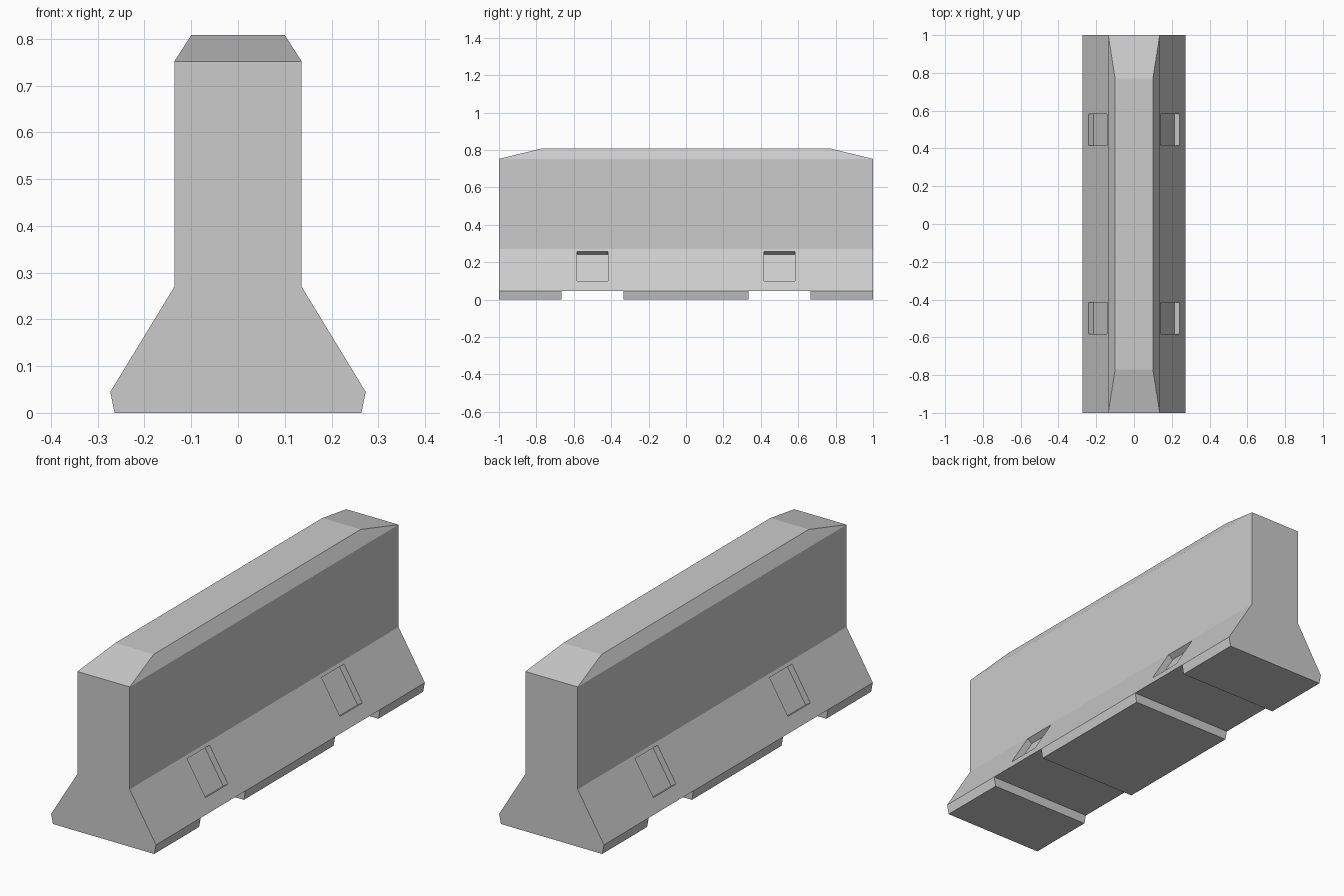
import bpy, bmesh, math
from mathutils import Matrix, Vector

if "Cube" in bpy.data.objects:
    bpy.data.objects.remove(bpy.data.objects["Cube"])


def make_object(name, bm):
    bmesh.ops.recalc_face_normals(bm, faces=bm.faces)
    mesh = bpy.data.meshes.new(name)
    bm.to_mesh(mesh)
    bm.free()
    obj = bpy.data.objects.new(name, mesh)
    bpy.context.collection.objects.link(obj)
    return obj


# Barrier body: stacked rectangles (half width, half length, height)
SKIRT = (0.273, 1.0, 0.045)
WAIST = (0.136, 1.0, 0.27)
SHOULDER = (0.136, 1.0, 0.752)
CREST = (0.10, 0.77, 0.808)
FOOT_HALF_WIDTH = 0.264

bm = bmesh.new()
rings = [[bm.verts.new((sx * hx, sy * hy, z))
          for sx, sy in ((-1, -1), (1, -1), (1, 1), (-1, 1))]
         for hx, hy, z in (SKIRT, WAIST, SHOULDER, CREST)]
for low, high in zip(rings, rings[1:]):
    for i in range(4):
        j = (i + 1) % 4
        bm.faces.new((low[i], low[j], high[j], high[i]))
bm.faces.new(rings[0][::-1])
bm.faces.new(rings[-1])

# Feet: split the underside, then pull the end and middle strips to the ground
for y in (-2 / 3, -1 / 3, 1 / 3, 2 / 3):
    bmesh.ops.bisect_plane(bm, geom=bm.verts[:] + bm.edges[:] + bm.faces[:],
                           plane_co=(0, y, 0), plane_no=(0, 1, 0))
feet = []
for face in bm.faces:
    c = face.calc_center_median()
    if c.z < 0.046 and (abs(c.y) < 0.2 or abs(c.y) > 0.7):
        feet.append(face)
for face in bmesh.ops.extrude_discrete_faces(bm, faces=feet)["faces"]:
    for v in face.verts:
        v.co.x = math.copysign(FOOT_HALF_WIDTH, v.co.x)
        v.co.z = 0
barrier = make_object("barrier", bm)

# Lifting pockets: four boxes sunk square into the sloped skirt
POCKET_DEPTH, POCKET_LENGTH, POCKET_WIDTH = 0.03, 0.184, 1 / 6
tilt = math.atan2(SKIRT[0] - WAIST[0], WAIST[2] - SKIRT[2])
z = 0.1785
x = SKIRT[0] - (z - SKIRT[2]) * math.tan(tilt)
bm = bmesh.new()
for sx in (-1, 1):
    for y in (-0.5, 0.5):
        bmesh.ops.create_cube(bm, size=1, matrix=(
            Matrix.Translation(Vector((sx * x, y, z)))
            @ Matrix.Rotation(-sx * tilt, 4, 'Y')
            @ Matrix.Diagonal((2 * POCKET_DEPTH, POCKET_WIDTH, POCKET_LENGTH, 1))))
cutter = make_object("pocket_cutter", bm)
cutter.hide_render = True
cutter.display_type = 'WIRE'

cut = barrier.modifiers.new("pockets", 'BOOLEAN')
cut.operation = 'DIFFERENCE'
cut.solver = 'EXACT'
cut.object = cutter
